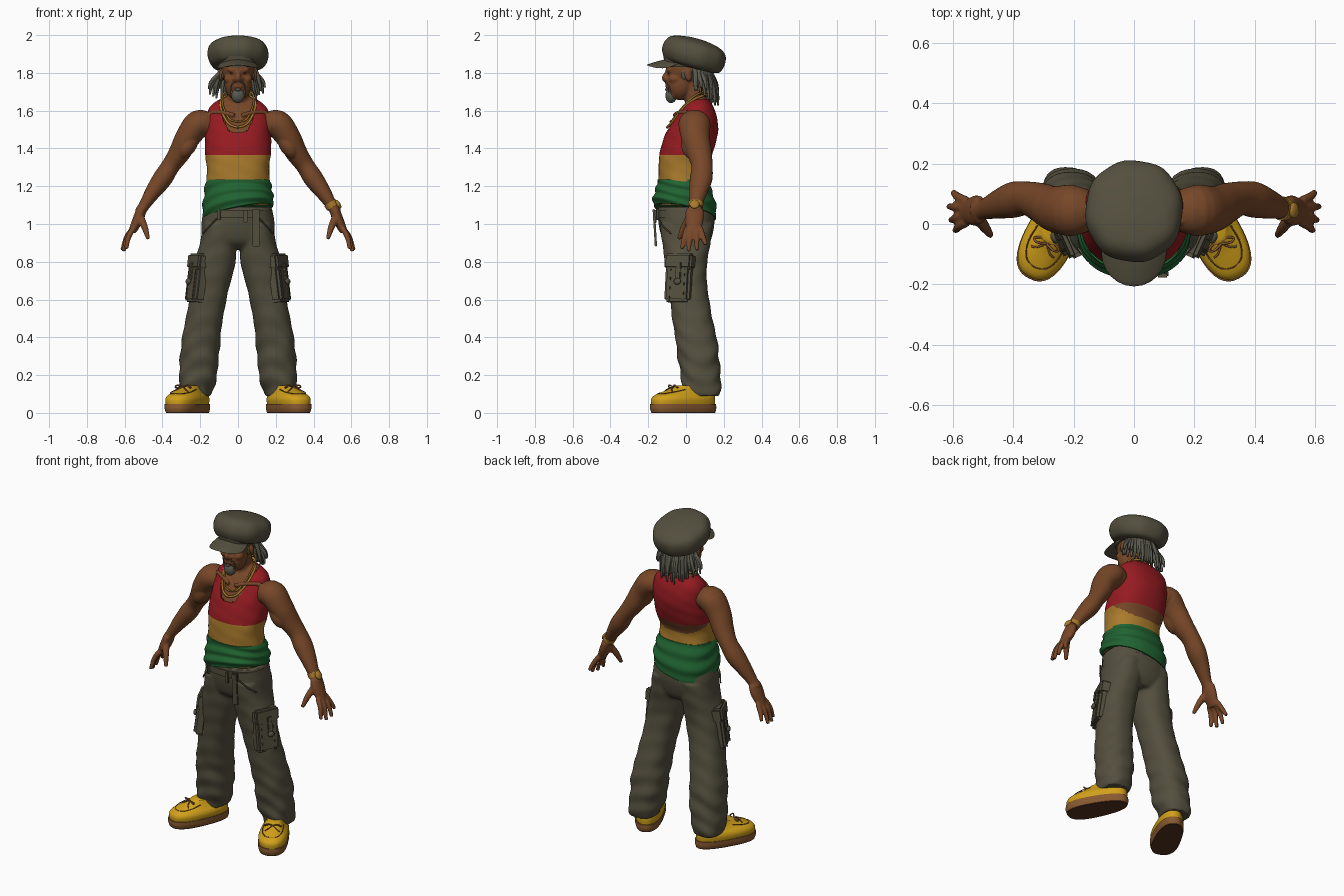
import bpy, bmesh, random
from math import sin, cos, pi, radians
from mathutils import Vector, Matrix, Euler

if "Cube" in bpy.data.objects:
    bpy.data.objects.remove(bpy.data.objects["Cube"])
random.seed(4)


def material(name, code):
    rgb = [int(code[i:i + 2], 16) / 255 for i in (0, 2, 4)]
    col = [c / 12.92 if c < .04 else ((c + .055) / 1.055) ** 2.4 for c in rgb] + [1]
    m = bpy.data.materials.new(name)
    m.use_nodes = True
    m.diffuse_color = col
    m.node_tree.nodes["Principled BSDF"].inputs["Base Color"].default_value = col
    return m


OLIVE = material("olive cloth", "544F3E")
RED = material("red cloth", "951B21")
GOLD = material("golden yellow", "AA7B2C")
GREEN = material("green cloth", "206331")
SKIN = material("brown skin", "774728")
HAIR = material("grey hair", "5A594D")
SHOE = material("yellow leather", "D2A11A")
SOLE = material("tan rubber", "885A30")
DARK = material("dark brown", "55331F")


# ---- helpers ----
def catmull(rows, n):
    pts = [rows[0], *rows, rows[-1]]
    out = []
    for i in range(n + 1):
        f = i / n * (len(rows) - 1)
        k = min(int(f), len(rows) - 2)
        t = f - k
        out.append([.5 * (2 * b + (c - a) * t + (2 * a - 5 * b + 4 * c - d) * t * t
                          + (3 * b - a - 3 * c + d) * t ** 3)
                    for a, b, c, d in zip(*pts[k:k + 4])])
    return out


def skin_rings(bm, rings, caps=True):
    vs = [[bm.verts.new(p) for p in r] for r in rings]
    n = len(vs[0])
    for a, b in zip(vs, vs[1:]):
        for j in range(n):
            bm.faces.new((a[j], a[(j + 1) % n], b[(j + 1) % n], b[j]))
    if caps:
        bm.faces.new(vs[0][::-1])
        bm.faces.new(vs[-1])


def loft(bm, rows, n=40, seg=56, p=2.3, fold=None, grow=0, caps=True, side=1):
    """Rows are (z, centre x, half width, front y, back y)."""
    rings = []
    for z, cx, rx, y0, y1 in catmull(rows, n):
        ring = []
        for j in range(seg):
            a = 2 * pi * j / seg
            c, s = cos(a), sin(a)
            k = fold(a, z) if fold else 1
            x = (rx + grow) * k * abs(c) ** (2 / p) * (1 if c > 0 else -1)
            y = ((y1 - y0) / 2 + grow) * k * abs(s) ** (2 / p) * (1 if s > 0 else -1)
            ring.append((side * (cx + x), (y0 + y1) / 2 + y, z))
        rings.append(ring)
    skin_rings(bm, rings, caps)


def tube(bm, pts, n=20, seg=16, flat=1, side=1):
    """Points are (x, y, z, radius); flat widens the tube front to back."""
    rows = catmull([(side * x, y, z, r) for x, y, z, r in pts], n)
    rings = []
    for i, (x, y, z, r) in enumerate(rows):
        t = (Vector(rows[min(i + 1, n)][:3]) - Vector(rows[max(i - 1, 0)][:3])).normalized()
        ref = Vector((0, 1, 0)) if abs(t.y) < .93 else Vector((0, 0, 1))
        u = (ref - t * ref.dot(t)).normalized()
        v = t.cross(u)
        rings.append([Vector((x, y, z)) + r * (u * flat * cos(a) + v * sin(a))
                      for a in (2 * pi * j / seg for j in range(seg))])
    skin_rings(bm, rings)


def blob(bm, loc, rad, rot=(0, 0, 0)):
    bmesh.ops.create_uvsphere(bm, u_segments=24, v_segments=16, radius=1,
                              matrix=Matrix.LocRotScale(Vector(loc), Euler(rot), Vector(rad)))


def block(bm, loc, size, rot=(0, 0, 0), bevel=.008):
    v = bmesh.ops.create_cube(bm, size=1, matrix=Matrix.LocRotScale(
        Vector(loc), Euler(rot), Vector(size)))["verts"]
    edges = list({e for w in v for e in w.link_edges})
    bmesh.ops.bevel(bm, geom=edges, offset=bevel, segments=2, affect='EDGES')


def finish(bm, name, mats, mods=(), rule=None, place=None):
    if place:
        bm.transform(place)
    bmesh.ops.recalc_face_normals(bm, faces=bm.faces)
    me = bpy.data.meshes.new(name)
    bm.to_mesh(me)
    bm.free()
    ob = bpy.data.objects.new(name, me)
    bpy.context.collection.objects.link(ob)
    if mods:
        for kind, props in mods:
            m = ob.modifiers.new(kind.title(), kind)
            for k, v in props.items():
                setattr(m, k, v)
        bpy.context.view_layer.update()
        me = bpy.data.meshes.new_from_object(
            ob.evaluated_get(bpy.context.evaluated_depsgraph_get()))
        ob.modifiers.clear()
        ob.data = me
    me.materials.clear()
    for m in mats:
        me.materials.append(m)
    for f in me.polygons:
        f.use_smooth = True
        f.material_index = rule(f.center) if rule else 0
    me.set_sharp_from_angle(angle=radians(50))


def fuse(voxel, rounds):
    return [('REMESH', dict(mode='VOXEL', voxel_size=voxel)),
            ('SMOOTH', dict(factor=.5, iterations=rounds))]


# ---- body: torso, neck, head, arms and hands blended together ----
TORSO = [(1.10, 0, .175, -.15, .14), (1.16, 0, .172, -.15, .13), (1.22, 0, .168, -.145, .115),
         (1.30, 0, .165, -.145, .11), (1.37, 0, .174, -.14, .14), (1.44, 0, .175, -.122, .16),
         (1.50, 0, .172, -.10, .17), (1.56, 0, .168, -.065, .165), (1.61, 0, .155, -.03, .15),
         (1.645, 0, .122, 0, .13), (1.672, 0, .075, .015, .11)]
bm = bmesh.new()
loft(bm, TORSO, grow=-.009)
tube(bm, [(0, .07, 1.58, .07), (0, .05, 1.66, .058), (0, .03, 1.76, .058)])
blob(bm, (0, 0, 1.83), (.088, .108, .115))
blob(bm, (0, -.03, 1.745), (.073, .073, .09))
blob(bm, (0, -.066, 1.685), (.038, .033, .028))
blob(bm, (0, -.087, 1.815), (.06, .02, .013))
tube(bm, [(0, -.093, 1.815, .013), (0, -.105, 1.79, .014), (0, -.112, 1.772, .017), (0, -.1, 1.758, .013)])
for z in (1.741, 1.727):
    blob(bm, (0, -.096, z), (.03, .014, .008))
for s in (1, -1):
    blob(bm, (s * .018, -.1, 1.767), (.013, .013, .01))
    blob(bm, (s * .042, -.058, 1.768), (.034, .034, .026))
    blob(bm, (s * .09, .012, 1.785), (.01, .02, .033), (.2, 0, s * .3))
    tube(bm, [(.02, -.062, 1.575, .012), (.08, -.035, 1.59, .012), (.15, .01, 1.59, .012)], side=s)
    tube(bm, [(.15, .045, 1.52, .06), (.208, .045, 1.53, .074), (.265, .05, 1.46, .066),
              (.308, .07, 1.38, .058), (.355, .085, 1.31, .049), (.40, .08, 1.24, .052),
              (.45, .065, 1.17, .042), (.495, .05, 1.10, .03), (.52, .047, 1.06, .03)],
         n=40, seg=28, flat=1.15, side=s)
    blob(bm, (s * .262, .025, 1.42), (.045, .05, .08), (0, s * -.5, 0))
    tube(bm, [(.51, .048, 1.08, .026), (.527, .044, 1.03, .029), (.56, .04, .96, .021)], flat=1.75, side=s)
    # fingers, then thumb
    for y0, y1, x1, z1 in ((.006, -.022, .592, .868), (.03, .013, .606, .855),
                           (.055, .058, .613, .86), (.076, .105, .6, .89)):
        tube(bm, [(.555, y0, .975, .016), ((.567 + x1) / 2, (y0 + y1) / 2, .93, .0145),
                  (x1, y1, z1, .011)], seg=12, side=s)
    tube(bm, [(.52, .025, 1.04, .022), (.495, -.01, .985, .018), (.475, -.038, .92, .011)], side=s)
finish(bm, "body", [SKIN], fuse(.0066, 3))

# ---- vest: scooped neck, red over yellow, skin gap at the lower back ----
bm = bmesh.new()
loft(bm, TORSO, n=84, seg=140, caps=False,
     fold=lambda a, z: 1 + .008 * sin(5 * a + 25 * z) * sin(60 * z))


def open_neck(c):
    if c.y < .06:
        return c.z > 1.482 + .16 * (abs(c.x) / .1) ** 3.2
    return c.z > 1.662


gone = [f for f in bm.faces if open_neck(f.calc_center_median())]
bmesh.ops.delete(bm, geom=gone, context='FACES')


def vest_colour(c):
    if c.z > 1.365:
        return 0
    return 2 if c.z > max(1.3, 1.38 - .8 * c.y) else 1


finish(bm, "vest", [RED, GOLD, SKIN], [('SOLIDIFY', dict(thickness=.008))], vest_colour)

# ---- green waist wrap with rolled folds and a slanted hem ----
bm = bmesh.new()
loft(bm, [(1.06, 0, .182, -.168, .154), (1.10, 0, .189, -.177, .162), (1.15, 0, .182, -.166, .15),
          (1.19, 0, .177, -.158, .135), (1.235, 0, .17, -.149, .118)], n=36, seg=80,
     fold=lambda a, z: 1 + .024 * sin(95 * z + 2.5 * sin(a) + cos(2 * a)))
for v in bm.verts:
    v.co.z += (.2 * v.co.x - .2 * v.co.y) * (1.235 - v.co.z) / .175
finish(bm, "waist_wrap", [GREEN])


# ---- trousers ----
def creases(a, z):
    amount = .06 * max(.2, 1 - z / .65)
    return 1 + amount * (sin(58 * z + 2.5 * sin(a + 1) + 1.5 * cos(2 * a)) + .6 * sin(31 * z - 3 * a))


LEG = [(.09, .22, .08, .005, .18), (.13, .222, .09, -.015, .185), (.2, .21, .1, -.03, .182),
       (.35, .2, .103, -.05, .17), (.5, .178, .098, -.073, .14), (.65, .15, .1, -.09, .115),
       (.78, .125, .108, -.11, .11), (.9, .103, .098, -.125, .13), (1.0, .09, .095, -.14, .14)]
bm = bmesh.new()
loft(bm, [(.865, 0, .1, -.07, .1), (.91, 0, .18, -.12, .13), (1.0, 0, .193, -.145, .15),
          (1.09, 0, .178, -.15, .143)])
for s in (1, -1):
    loft(bm, LEG, n=60, fold=creases, side=s)
finish(bm, "trousers", [OLIVE], fuse(.009, 2))

bm = bmesh.new()
loft(bm, [(1.035, 0, .188, -.157, .15), (1.075, 0, .182, -.158, .146)], n=3)
block(bm, (.095, -.165, .98), (.038, .012, .2), (.06, 0, 0), .004)
block(bm, (.04, -.163, 1.04), (.022, .014, .07), bevel=.004)
for s in (1, -1):
    block(bm, (s * .1, -.15, 1.05), (.014, .014, .06), (0, 0, s * .4), .003)
    tube(bm, [(.11, -.144, 1.03, .004), (.15, -.123, .99, .004), (.185, -.08, .95, .004)], seg=8, side=s)
finish(bm, "belt_and_ties", [OLIVE])

# ---- cargo pockets with flap, pleat and strap, following the thigh ----
for s, label in ((1, "left"), (-1, "right")):
    bm = bmesh.new()
    turn = (0, s * -.13, s * -.42)
    place = Matrix.Translation((s * .214, -.035, .715)) @ Euler(turn).to_matrix().to_4x4()
    block(bm, (0, 0, -.02), (.065, .145, .22), bevel=.014)
    block(bm, (s * .003, 0, .085), (.072, .158, .085), bevel=.012)
    for y in (-.04, .04):
        block(bm, (s * .033, y, -.04), (.006, .01, .17), bevel=.002)
    block(bm, (s * .04, .01, .03), (.012, .03, .1), bevel=.004)
    blob(bm, (s * .047, .01, -.025), (.012, .02, .017))
    finish(bm, label + "_pocket", [OLIVE], place=place)

# ---- shoes ----
UPPER = [(.04, 0, .078, -.183, .178), (.07, 0, .082, -.184, .18), (.09, 0, .076, -.17, .178),
         (.106, 0, .064, -.135, .172), (.125, 0, .053, -.085, .165), (.145, 0, .046, -.045, .155)]


def widen_toe(bm):
    for v in bm.verts:
        v.co.x *= 1 - .7 * v.co.y


for s, label in ((1, "left"), (-1, "right")):
    place = Matrix.Translation((s * .262, -.012, 0)) @ Matrix.Rotation(s * radians(27), 4, 'Z')
    bm = bmesh.new()
    loft(bm, UPPER, n=24, p=2.4)
    widen_toe(bm)
    finish(bm, label + "_shoe", [SHOE], place=place)
    bm = bmesh.new()
    loft(bm, [(0, 0, .076, -.182, .18), (.022, 0, .082, -.189, .186), (.046, 0, .083, -.188, .185)],
         n=12, p=2.5)
    widen_toe(bm)
    finish(bm, label + "_sole", [SOLE, DARK], rule=lambda c: int(c.z < .004), place=place)
    # moccasin seam, laces and bow
    bm = bmesh.new()
    tube(bm, [(-.055, -.02, .124, .0025), (-.058, -.08, .112, .0025), (-.04, -.13, .103, .0025),
              (0, -.147, .1, .0025), (.04, -.13, .103, .0025), (.058, -.08, .112, .0025),
              (.055, -.02, .124, .0025)], n=30, seg=8)
    for t in (1, -1):
        tube(bm, [(0, -.06, .137, .004), (.03, -.07, .147, .004), (.046, -.062, .135, .004),
                  (.025, -.05, .135, .004), (0, -.06, .137, .004)], seg=8, side=t)
        tube(bm, [(0, -.06, .137, .0035), (.025, -.085, .125, .0035), (.042, -.09, .114, .0035)],
             seg=8, side=t)
    finish(bm, label + "_laces", [SOLE], place=place)

# ---- cap: puffy crown, band and peak ----
bm = bmesh.new()
loft(bm, [(-.08, 0, .1, -.1, .12), (-.065, 0, .14, -.142, .16), (-.02, 0, .16, -.166, .175),
          (.03, 0, .153, -.158, .166), (.06, 0, .115, -.125, .122), (.075, 0, .04, -.05, .05),
          (.077, 0, .008, -.01, .01)], n=36, seg=72, p=2.15,
     fold=lambda a, z: 1 + .012 * sin(8 * a) * (z < .06))
finish(bm, "cap_crown", [OLIVE],
       place=Matrix.Translation((0, .04, 1.907)) @ Matrix.Rotation(radians(-15), 4, 'X'))
bm = bmesh.new()
loft(bm, [(1.832, 0, .097, -.11, .115), (1.89, 0, .105, -.12, .125)], n=4)
finish(bm, "cap_band", [OLIVE])
bm = bmesh.new()
blob(bm, (0, -.095, 1.866), (.108, .112, .009))
for v in bm.verts:
    v.co.z += .22 * (v.co.y + .095) - 3.2 * v.co.x ** 2
finish(bm, "cap_peak", [OLIVE])

# ---- hair, beard and eyes ----
bm = bmesh.new()
blob(bm, (0, .04, 1.815), (.086, .08, .085))
for i in range(46):
    a = radians(8 + 164 * i / 45 + random.uniform(-3, 3))
    side = abs(cos(a)) ** 3
    reach = random.uniform(.1, .14) + .02 * side
    low = random.uniform(1.625, 1.69) + .055 * side
    tube(bm, [(.078 * cos(a), .035 + .07 * sin(a), 1.84, .009),
              (.1 * cos(a), .035 + .1 * sin(a), 1.8, .0105),
              (reach * .93 * cos(a), .035 + reach * .95 * sin(a), (low + 1.79) / 2, .0095),
              (reach * cos(a), .035 + reach * sin(a), low, .005)], n=10, seg=8)
finish(bm, "dreadlocks", [HAIR])
bm = bmesh.new()
blob(bm, (0, -.079, 1.68), (.036, .03, .04))
blob(bm, (0, -.1, 1.712), (.013, .01, .01))
for s in (1, -1):
    tube(bm, [(0, -.108, 1.752, .004), (.025, -.103, 1.748, .004), (.038, -.09, 1.725, .004),
              (.033, -.085, 1.69, .006)], seg=8, side=s)
    blob(bm, (s * .08, -.01, 1.795), (.008, .014, .03))
finish(bm, "beard", [HAIR])
bm = bmesh.new()
for s in (1, -1):
    blob(bm, (s * .034, -.09, 1.798), (.012, .008, .004))
finish(bm, "eyes", [DARK])

# ---- jewellery: two chains, watch and ring ----
bm = bmesh.new()
HALF = [(.045, -.083, 1.528), (.077, -.046, 1.575), (.092, -.002, 1.625), (.085, .05, 1.664),
        (.045, .1, 1.682)]
for lift, r in ((0, .0065), (.03, .005)):
    path = [(0, -.1 + lift * .55, 1.512 + lift)]
    path += [(x * (1 - 3 * lift), y + lift * .4, z + lift * .8) for x, y, z in HALF]
    path += [(0, .112, 1.682)] + [(-x, y, z) for x, y, z in path[:0:-1]] + [path[0]]
    tube(bm, [(*p, r) for p in path], n=90, seg=8)
finish(bm, "neck_chains", [GOLD])
bm = bmesh.new()
tube(bm, [(.487, .052, 1.112, .035), (.502, .05, 1.088, .034)], n=4, seg=24, flat=1.15)
blob(bm, (.53, .045, 1.105), (.012, .026, .026), (0, -.55, 0))
tube(bm, [(.584, .057, .93, .0175), (.588, .057, .92, .0175)], n=2, seg=12)
finish(bm, "watch_and_ring", [GOLD])
